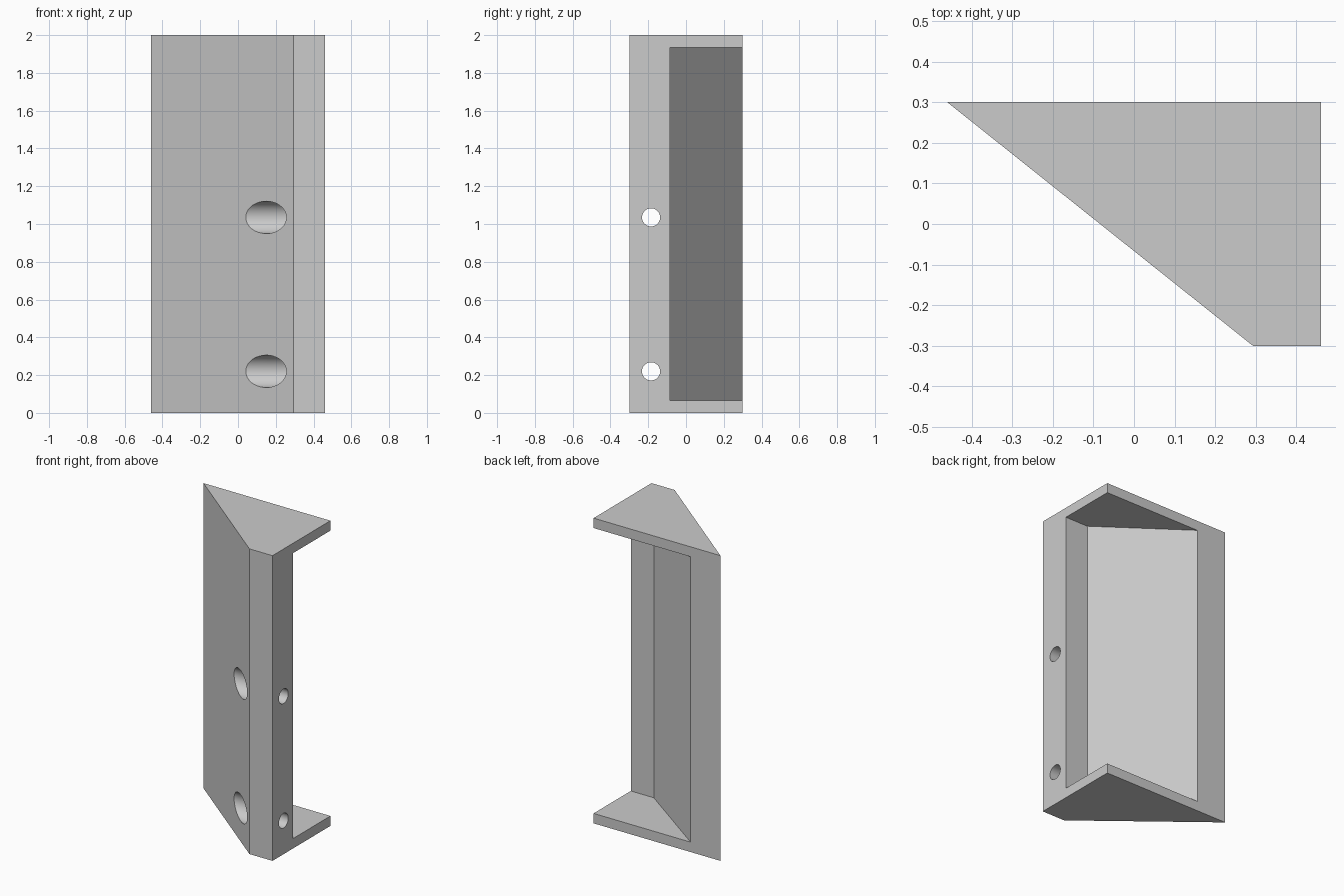
import bpy
import math
from mathutils import Matrix

cube = bpy.data.objects.get("Cube")
if cube:
    bpy.data.objects.remove(cube, do_unlink=True)

grey = bpy.data.materials.new("light grey")
grey.use_nodes = True
colour = (0.6, 0.6, 0.6, 1)
grey.diffuse_color = colour
grey.node_tree.nodes["Principled BSDF"].inputs["Base Color"].default_value = colour


def prism(name, profile, low, high):
    """Extrude a counter-clockwise plan profile between two heights."""
    n = len(profile)
    verts = [(x, y, z) for z in (low, high) for x, y in profile]
    faces = [tuple(reversed(range(n))), tuple(range(n, 2 * n))]
    faces += [(i, (i + 1) % n, n + (i + 1) % n, n + i) for i in range(n)]
    mesh = bpy.data.meshes.new(name)
    mesh.from_pydata(verts, [], faces)
    mesh.materials.append(grey)
    obj = bpy.data.objects.new(name, mesh)
    bpy.context.collection.objects.link(obj)
    return obj


def bore(name, radius, start, end, y, z):
    """Round cutter lying along x."""
    sides = 64
    ring = [(radius * math.cos(math.tau * i / sides),
             radius * math.sin(math.tau * i / sides)) for i in range(sides)]
    obj = prism(name, ring, start, end)
    obj.data.transform(Matrix.Translation((0, y, z)) @ Matrix.Rotation(math.pi / 2, 4, 'Y'))
    return obj


# Wedge-shaped block
bracket = prism("wedge_bracket",
                [(-0.46, 0.3), (0.293, -0.3), (0.46, -0.3), (0.46, 0.3)], 0, 2)

# Pocket open to the back and the side, leaving end plates
cutters = [prism("pocket_cutter",
                 [(-0.382, 0.4), (0.293, -0.085), (0.6, -0.085), (0.6, 0.4)], 0.065, 1.935)]

# Counterbored screw holes
for height in (0.22, 1.035):
    cutters.append(bore("counterbore_cutter", 0.0855, -0.2, 0.293, -0.185, height))
    cutters.append(bore("screw_hole_cutter", 0.048, 0.2, 0.6, -0.185, height))

bpy.ops.object.select_all(action='DESELECT')
bpy.context.view_layer.objects.active = bracket
bracket.select_set(True)
for cutter in cutters:
    cutter.hide_render = True
    cut = bracket.modifiers.new("cut", 'BOOLEAN')
    cut.operation = 'DIFFERENCE'
    cut.solver = 'EXACT'
    cut.object = cutter
    bpy.ops.object.modifier_apply(modifier=cut.name)
    bpy.data.objects.remove(cutter, do_unlink=True)

bpy.ops.object.shade_smooth_by_angle(angle=math.radians(25))
